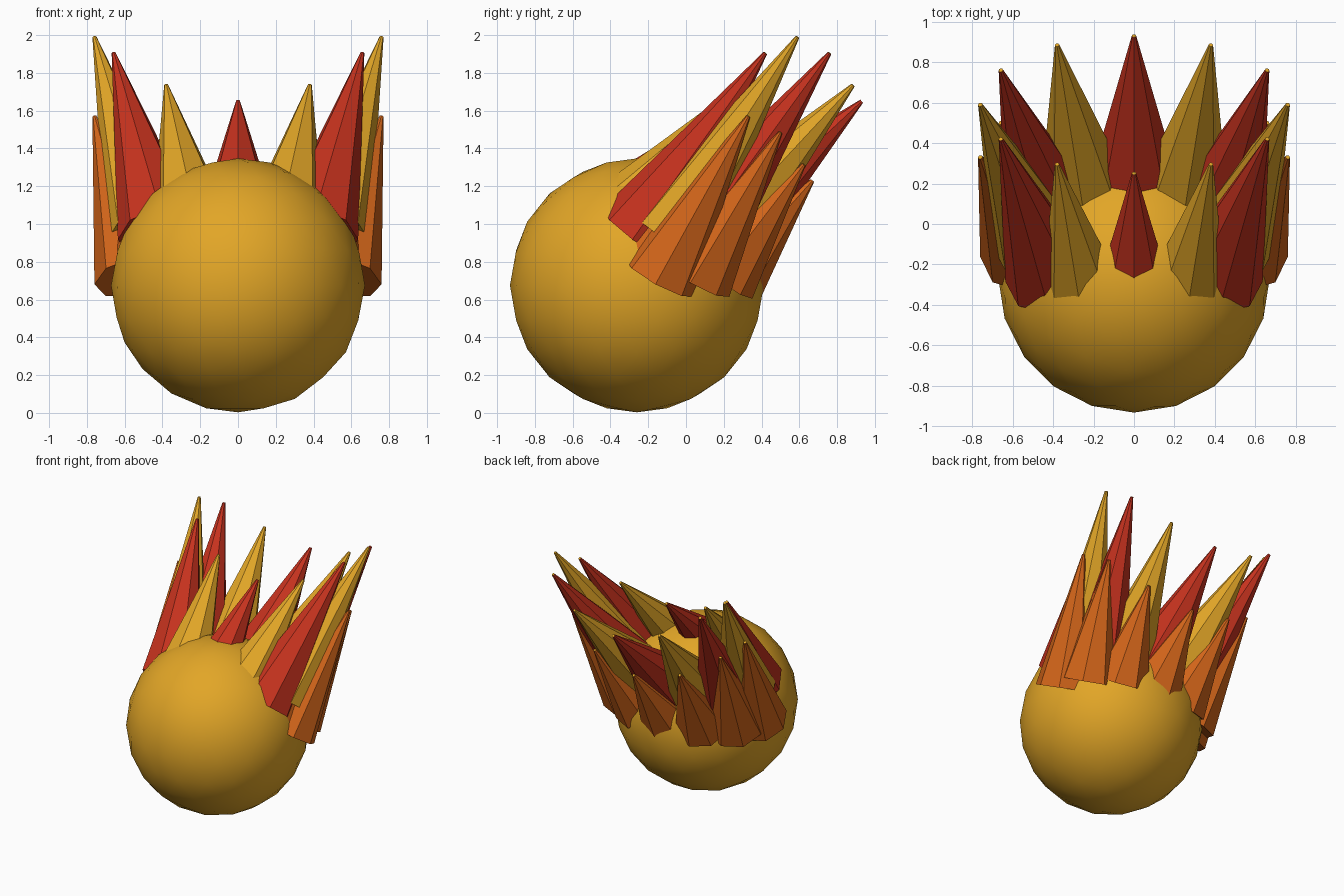
import bpy, bmesh, math
from mathutils import Vector

if "Cube" in bpy.data.objects:
    bpy.data.objects.remove(bpy.data.objects["Cube"])


def material(name, rgb):
    m = bpy.data.materials.new(name)
    m.diffuse_color = (*rgb, 1)
    m.use_nodes = True
    m.node_tree.nodes["Principled BSDF"].inputs["Base Color"].default_value = m.diffuse_color
    return m


GOLD = material("gold", (0.76, 0.38, 0.02))
RED = material("red", (0.57, 0.032, 0.013))
ORANGE = material("orange", (0.65, 0.13, 0.01))


def spike(name, base, tip, radius, mat):
    """Eight-sided tapered spike with a tiny gold tip cap."""
    base, tip = Vector(base), Vector(tip)
    axis = (tip - base).normalized()
    up = axis.cross(Vector((1, 0, 0))).normalized()
    side = up.cross(axis).normalized()
    bm = bmesh.new()
    rings = []
    for centre, r in ((base, radius), (tip, 0.011)):
        rings.append([bm.verts.new(centre + r * (math.cos(t) * side + math.sin(t) * up))
                      for t in (i * math.tau / 8 for i in range(8))])
    low, high = rings
    for i in range(8):
        j = (i + 1) % 8
        bm.faces.new((low[i], low[j], high[j], high[i]))
    bm.faces.new(low[::-1])
    cap = bm.faces.new(high)
    cap.material_index = 1
    bmesh.ops.recalc_face_normals(bm, faces=bm.faces[:])
    mesh = bpy.data.meshes.new(name)
    bm.to_mesh(mesh)
    bm.free()
    mesh.materials.append(mat)
    mesh.materials.append(GOLD)
    bpy.context.collection.objects.link(bpy.data.objects.new(name, mesh))


# Round body
bpy.ops.mesh.primitive_ico_sphere_add(subdivisions=3, radius=0.672, location=(0, -0.26, 0.675))
body = bpy.context.object
body.name = "round_body"
body.data.materials.append(GOLD)
bpy.ops.object.shade_smooth()

# Two swept-back crowns of spikes; side spikes are longest, front and back shortest
for i in range(12):
    s, c = math.sin(i * math.tau / 12), math.cos(i * math.tau / 12)
    spike(f"upper_spike_{i}",
          (0.48 * s, -0.08 + 0.33 * c - 0.05 * c * c, 0.95 + 0.02 * c * c),
          (0.76 * s, 0.59 + 0.34 * c, 1.99 - 0.34 * c * c),
          0.225, GOLD if i % 2 else RED)
    if c > -0.6:  # lower crown is open at the front, its end spikes tucked in
        tuck = 0.92 if c < -0.1 else 1
        spike(f"lower_spike_{i}",
              (0.55 * s * tuck, -0.14 + 0.37 * c, 0.72 + 0.02 * c * c),
              (0.76 * s * tuck, 0.33 + 0.34 * c, 1.57 - 0.34 * c * c),
              0.215, ORANGE)
